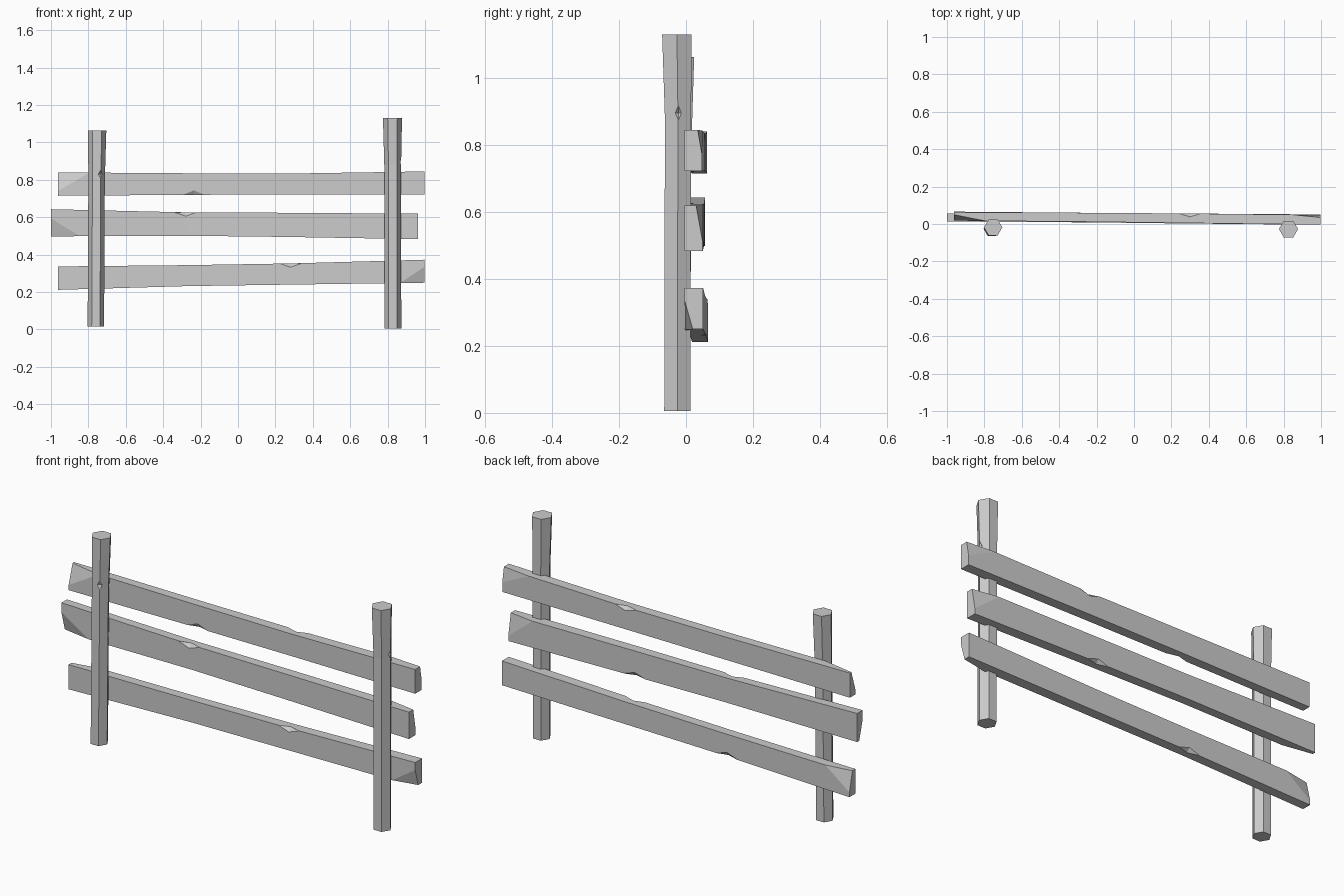
import bpy, bmesh, math
from mathutils import Vector

if "Cube" in bpy.data.objects:
    bpy.data.objects.remove(bpy.data.objects["Cube"])


def loft(name, rings):
    """Solid skinned through rings of points, with capped ends."""
    bm = bmesh.new()
    rows = [[bm.verts.new(p) for p in ring] for ring in rings]
    n = len(rows[0])
    for a, b in zip(rows, rows[1:]):
        for i in range(n):
            j = (i + 1) % n
            bm.faces.new((a[i], a[j], b[j], b[i]))
    bm.faces.new(rows[0])
    bm.faces.new(rows[-1])
    bmesh.ops.recalc_face_normals(bm, faces=bm.faces)
    me = bpy.data.meshes.new(name)
    bm.to_mesh(me)
    bm.free()
    ob = bpy.data.objects.new(name, me)
    bpy.context.collection.objects.link(ob)
    return ob


def chip(ob, p, q, r):
    """Slice off the end corner beyond the plane through three points."""
    p, q, r = Vector(p), Vector(q), Vector(r)
    no = (q - p).cross(r - p).normalized()
    if (Vector((0, 0.03, 0.5)) - p).dot(no) > 0:
        no = -no
    bm = bmesh.new()
    bm.from_mesh(ob.data)
    bmesh.ops.bisect_plane(bm, geom=bm.verts[:] + bm.edges[:] + bm.faces[:],
                           plane_co=p, plane_no=no, clear_outer=True)
    bmesh.ops.holes_fill(bm, edges=[e for e in bm.edges if e.is_boundary], sides=0)
    bmesh.ops.recalc_face_normals(bm, faces=bm.faces)
    bm.to_mesh(ob.data)
    bm.free()


def nick(ob, centre, size):
    """Cut a small octahedral notch out of a long edge."""
    c = Vector(centre)
    sx, sy, sz = size
    ring = [(sx, 0), (0, sy), (-sx, 0), (0, -sy)]
    bm = bmesh.new()
    mid = [bm.verts.new(c + Vector((x, y, 0))) for x, y in ring]
    for s in (1, -1):
        tip = bm.verts.new(c + Vector((0, 0, s * sz)))
        for i in range(4):
            bm.faces.new((mid[i], mid[(i + 1) % 4], tip))
    bmesh.ops.recalc_face_normals(bm, faces=bm.faces)
    me = bpy.data.meshes.new("notch_cutter")
    bm.to_mesh(me)
    bm.free()
    cutter = bpy.data.objects.new("notch_cutter", me)
    bpy.context.collection.objects.link(cutter)
    cutter.hide_render = True
    mod = ob.modifiers.new("notch", 'BOOLEAN')
    mod.operation, mod.solver, mod.object = 'DIFFERENCE', 'EXACT', cutter
    bpy.context.view_layer.objects.active = ob
    bpy.ops.object.modifier_apply(modifier=mod.name)
    bpy.data.objects.remove(cutter)


def post(name, rings):
    """Six-sided post; each ring is (z, centre x, centre y, radius)."""
    return loft(name, [[(cx + r * math.cos(k * math.pi / 3),
                         cy + r * math.sin(k * math.pi / 3), z) for k in range(6)]
                       for z, cx, cy, r in rings])


def rail(name, sections):
    """Plank; each section is (x, front y, back y, bottom z, top z)."""
    return loft(name, [[(x, f, z0), (x, b, z0), (x, b, z1), (x, f, z1)]
                       for x, f, b, z0, z1 in sections])


# Posts
left = post("left_post", [(0.015, -0.76, -0.026, 0.044), (0.8, -0.756, -0.022, 0.044),
                          (1.063, -0.753, -0.018, 0.049)])
nick(left, (-0.732, -0.06, 0.83), (0.016, 0.016, 0.025))
right = post("right_post", [(0.005, 0.828, -0.026, 0.045), (0.88, 0.827, -0.024, 0.045),
                            (1.13, 0.826, -0.027, 0.051)])
nick(right, (0.874, -0.022, 0.895), (0.014, 0.018, 0.025))

# Top rail
top = rail("top_rail", [(-0.963, 0.018, 0.062, 0.715, 0.84), (-0.25, 0.012, 0.06, 0.72, 0.835),
                        (0.3, 0.005, 0.056, 0.722, 0.834), (0.997, -0.004, 0.048, 0.722, 0.845)])
chip(top, (-0.963, 0.018, 0.74), (-0.80, 0.018, 0.84), (-0.963, 0.05, 0.84))
chip(top, (0.997, 0.048, 0.77), (0.86, 0.048, 0.845), (0.997, 0.035, 0.845))
nick(top, (-0.235, 0.012, 0.72), (0.06, 0.015, 0.024))
nick(top, (0.3, 0.056, 0.834), (0.06, 0.018, 0.018))

# Middle rail
mid = rail("middle_rail", [(-1.0, 0.013, 0.057, 0.498, 0.643), (-0.27, 0.009, 0.055, 0.501, 0.626),
                           (0.25, 0.003, 0.053, 0.495, 0.624), (0.962, -0.004, 0.05, 0.483, 0.619)])
chip(mid, (-1.0, 0.013, 0.594), (-0.85, 0.013, 0.498), (-1.0, 0.04, 0.498))
chip(mid, (0.962, 0.05, 0.51), (0.83, 0.05, 0.62), (0.962, 0.03, 0.62))
nick(mid, (-0.28, 0.009, 0.626), (0.06, 0.018, 0.02))
nick(mid, (0.25, 0.053, 0.495), (0.06, 0.016, 0.02))

# Bottom rail
low = rail("bottom_rail", [(-0.963, 0.018, 0.066, 0.212, 0.337), (-0.27, 0.012, 0.06, 0.232, 0.344),
                           (0.28, 0.005, 0.056, 0.24, 0.353), (0.997, -0.004, 0.051, 0.25, 0.373)])
chip(low, (0.997, -0.004, 0.335), (0.86, -0.004, 0.25), (0.997, 0.02, 0.25))
chip(low, (-0.963, 0.066, 0.235), (-0.82, 0.066, 0.338), (-0.963, 0.042, 0.337))
nick(low, (0.28, 0.005, 0.353), (0.06, 0.018, 0.02))
nick(low, (-0.27, 0.06, 0.232), (0.06, 0.016, 0.02))
